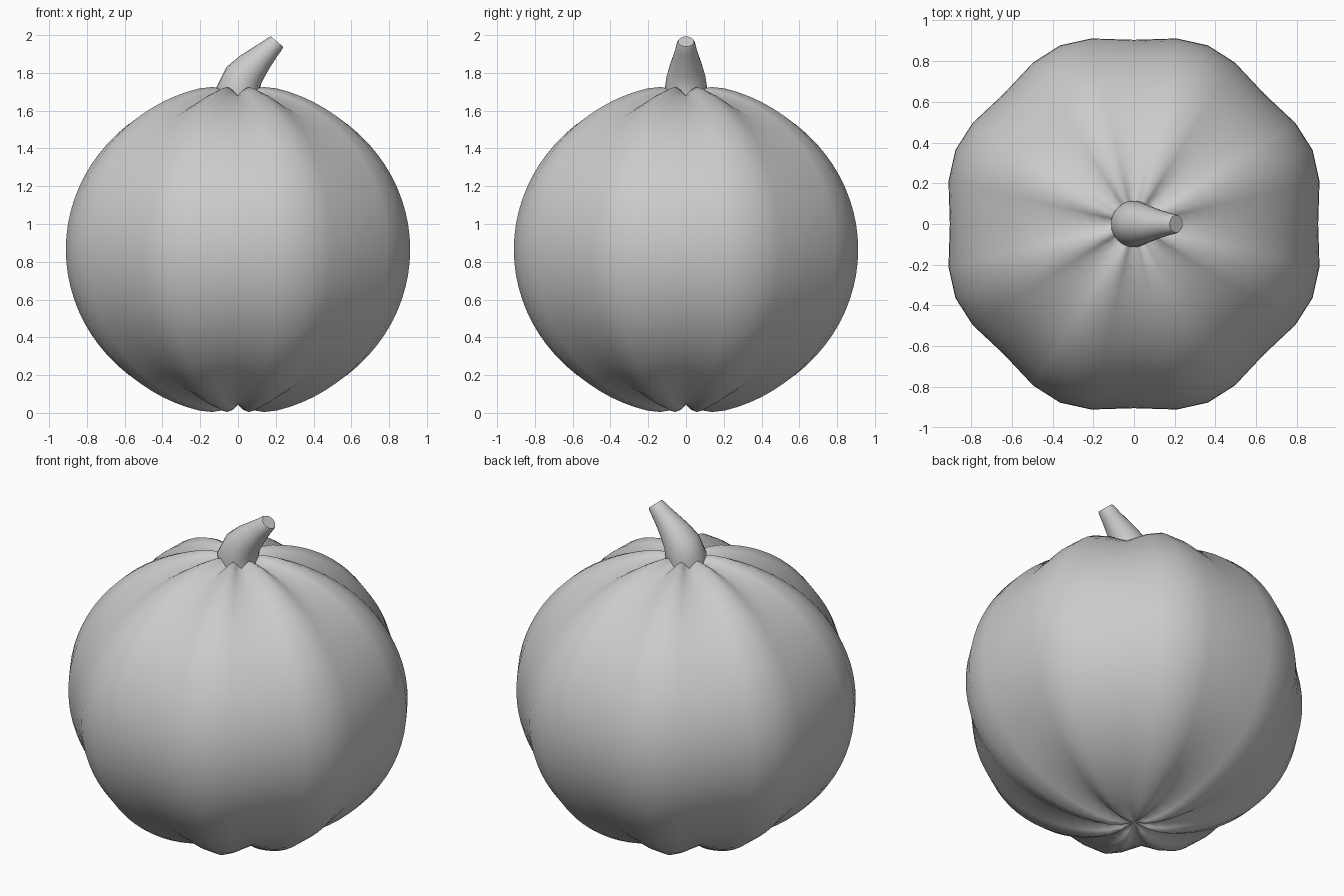
import bpy, bmesh
from math import sin, cos, pi, radians

if "Cube" in bpy.data.objects:
    bpy.data.objects.remove(bpy.data.objects["Cube"])


def make_object(name, bm):
    bmesh.ops.recalc_face_normals(bm, faces=bm.faces[:])
    mesh = bpy.data.meshes.new(name)
    bm.to_mesh(mesh)
    bm.free()
    for p in mesh.polygons:
        p.use_smooth = True
    ob = bpy.data.objects.new(name, mesh)
    bpy.context.collection.objects.link(ob)
    return ob


def bridge(bm, a, b):
    n = len(a)
    for i in range(n):
        bm.faces.new((a[i], a[(i + 1) % n], b[(i + 1) % n], b[i]))


def fan(bm, ring, tip):
    for i in range(len(ring)):
        bm.faces.new((ring[i], ring[(i + 1) % len(ring)], tip))


# Pumpkin body: eight lobes blended between a groove profile and a lobe profile
MID, LOBE_R, LOBE_H, GROOVE_R, GROOVE_H = 0.865, 0.95, 0.877, 0.905, 0.82
STEPS = 40
section = [(0, 0.0), (13, 0.68), (22.5, 1.0), (32, 0.68)]

bm = bmesh.new()
rings = []
for j in range(1, STEPS):
    t = -pi / 2 + pi * j / STEPS
    lobe_r = LOBE_R * cos(t)
    dent = (LOBE_H - GROOVE_H) * max(0, 1 - lobe_r / 0.22) ** 2
    lobe_z = LOBE_H * sin(t) - (dent if t > 0 else -dent)
    ring = []
    for k in range(8):
        for deg, w in section:
            a = radians(45 * k + deg)
            r = GROOVE_R * cos(t) * (1 - w) + lobe_r * w
            z = MID + GROOVE_H * sin(t) * (1 - w) + lobe_z * w
            ring.append(bm.verts.new((r * cos(a), r * sin(a), z)))
    rings.append(ring)
for a, b in zip(rings, rings[1:]):
    bridge(bm, a, b)
fan(bm, rings[0], bm.verts.new((0, 0, MID - GROOVE_H)))
fan(bm, rings[-1], bm.verts.new((0, 0, MID + GROOVE_H)))
make_object("pumpkin_body", bm)

# Stem: tapered rings along a bent path (x, z, radius, tilt in degrees)
path = [(0, 1.64, 0.11, 0), (0, 1.71, 0.114, 8), (0.03, 1.785, 0.102, 26),
        (0.075, 1.835, 0.086, 38), (0.12, 1.88, 0.070, 43),
        (0.165, 1.924, 0.056, 42), (0.198, 1.957, 0.048, 40),
        (0.207, 1.966, 0.042, 40)]
bm = bmesh.new()
rings = []
for x, z, r, tilt in path:
    s = radians(tilt)
    rings.append([bm.verts.new((x + r * cos(a) * cos(s), r * sin(a),
                                z - r * cos(a) * sin(s)))
                  for a in (2 * pi * i / 24 for i in range(24))])
for a, b in zip(rings, rings[1:]):
    bridge(bm, a, b)
bm.faces.new(rings[0])
bm.faces.new(rings[-1])
stem = make_object("stem", bm)
bpy.context.view_layer.objects.active = stem
stem.select_set(True)
bpy.ops.object.shade_smooth_by_angle(angle=radians(50))
